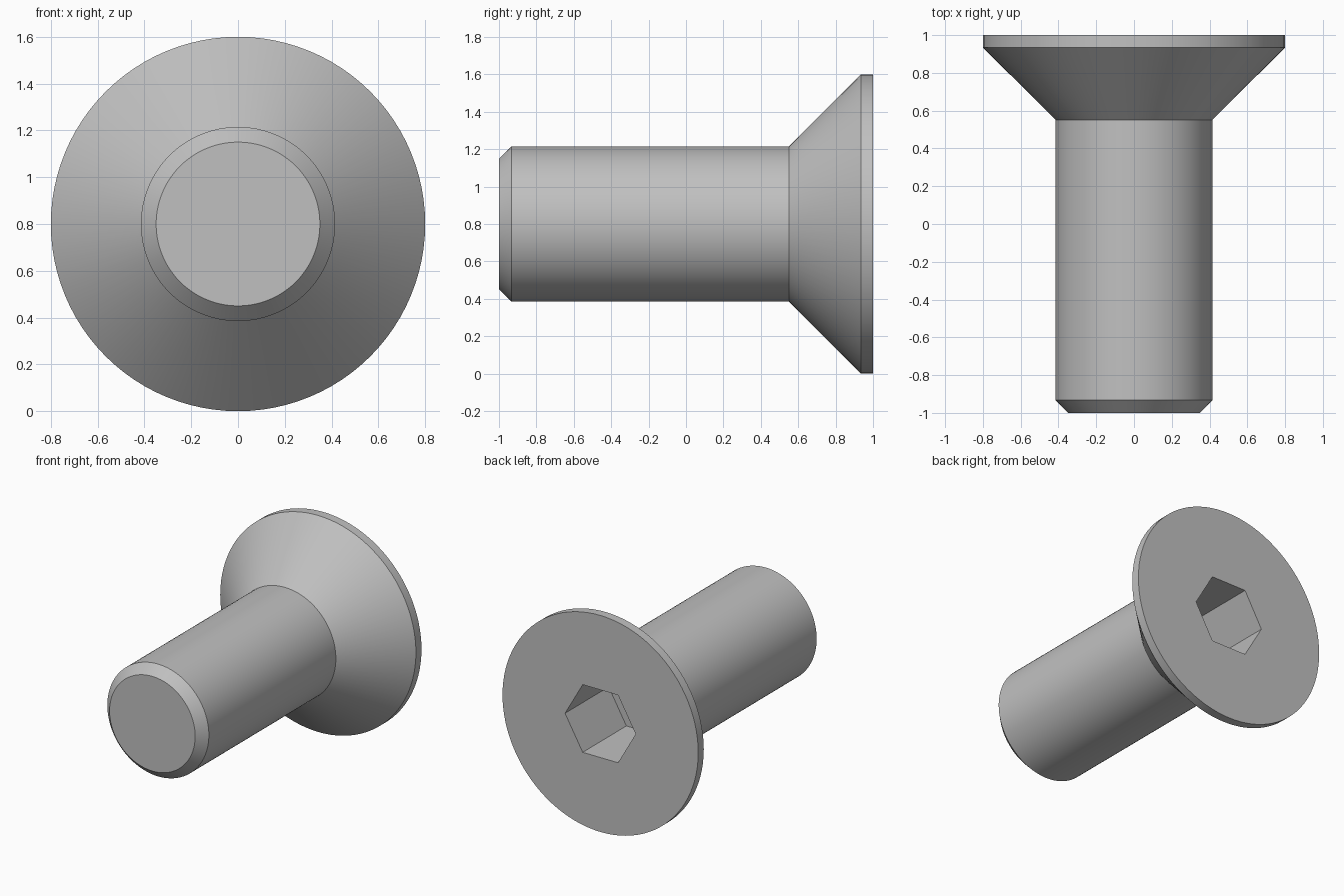
import bpy
import bmesh
from math import cos, sin, pi, radians

cube = bpy.data.objects.get("Cube")
if cube:
    bpy.data.objects.remove(cube, do_unlink=True)

SEGMENTS = 96          # multiple of six, so the socket corners are exact
AXIS_HEIGHT = 0.8

# Plain grey metal
steel = bpy.data.materials.new("grey_steel")
steel.use_nodes = True
grey = (0.53, 0.53, 0.53, 1)
steel.diffuse_color = grey
steel.node_tree.nodes["Principled BSDF"].inputs["Base Color"].default_value = grey


def circle(radius):
    return lambda a: radius


def hexagon(apothem):
    """Radius of a hexagon with corners on the x axis."""
    return lambda a: apothem / cos(a % (pi / 3) - pi / 6)


# Sections along the bolt: chamfered tip, shank, countersunk head, hex socket
sections = [
    (-1.0, circle(0.35)),
    (-0.933, circle(0.415)),
    (0.55, circle(0.415)),
    (0.935, circle(0.8)),
    (1.0, circle(0.8)),
    (1.0, hexagon(0.25)),
    (0.49, hexagon(0.25)),
]

bm = bmesh.new()
rings = []
for y, radius in sections:
    ring = []
    for i in range(SEGMENTS):
        a = 2 * pi * i / SEGMENTS
        r = radius(a)
        ring.append(bm.verts.new((r * cos(a), y, AXIS_HEIGHT + r * sin(a))))
    rings.append(ring)

# Skin between sections, then close the tip and the socket floor
for lower, upper in zip(rings, rings[1:]):
    for i in range(SEGMENTS):
        j = (i + 1) % SEGMENTS
        bm.faces.new((lower[i], lower[j], upper[j], upper[i]))
bm.faces.new(rings[0])
bm.faces.new(rings[-1])
bmesh.ops.recalc_face_normals(bm, faces=bm.faces)

mesh = bpy.data.meshes.new("countersunk_bolt")
bm.to_mesh(mesh)
bm.free()
mesh.materials.append(steel)
bolt = bpy.data.objects.new("countersunk_bolt", mesh)
bpy.context.collection.objects.link(bolt)

# Smooth round surfaces with crisp edges
bpy.ops.object.select_all(action="DESELECT")
bolt.select_set(True)
bpy.context.view_layer.objects.active = bolt
bpy.ops.object.shade_smooth_by_angle(angle=radians(30))
